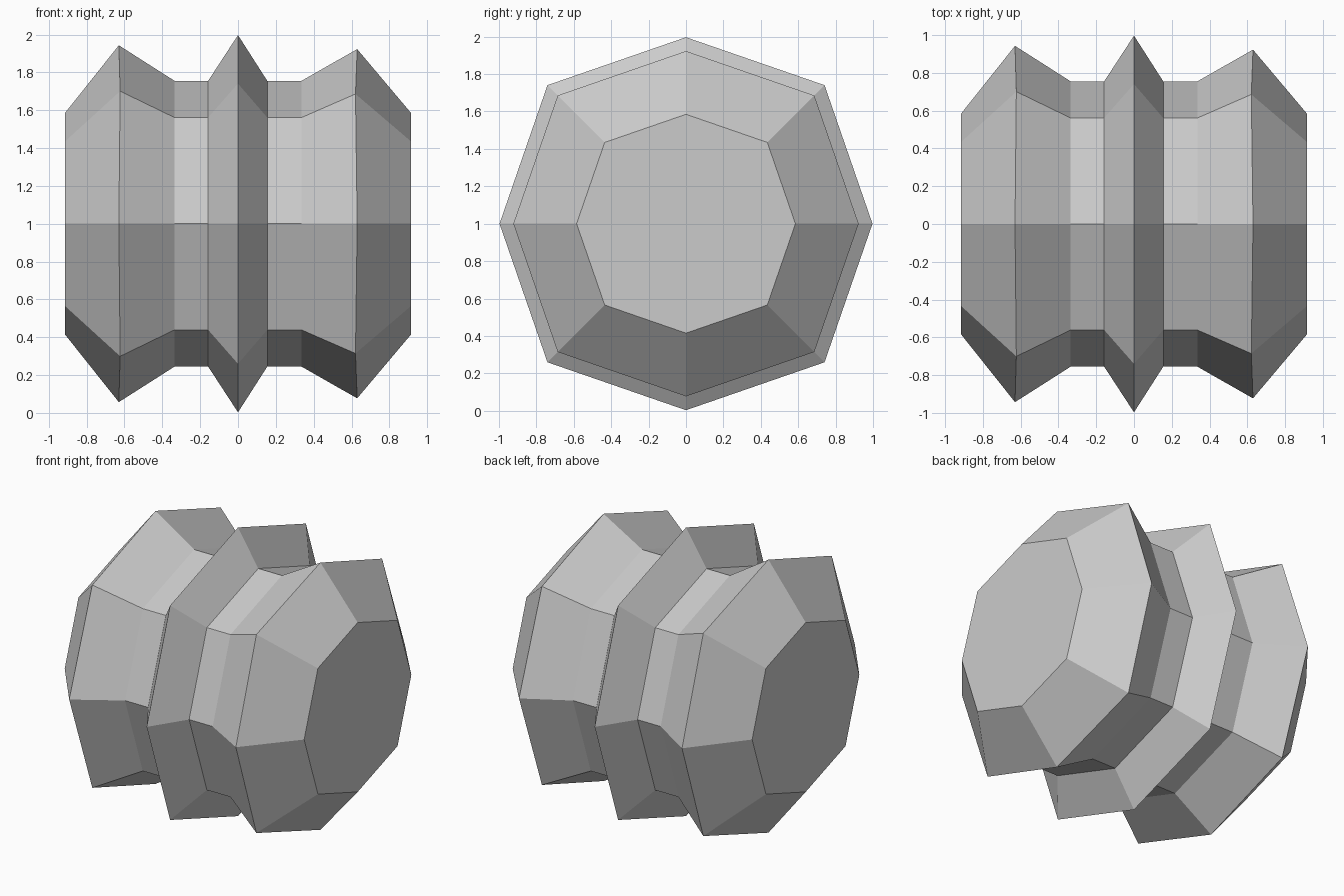
import bpy, bmesh
from math import sin, cos, pi, sqrt

cube = bpy.data.objects.get("Cube")
if cube:
    bpy.data.objects.remove(cube, do_unlink=True)

# Plain grey
grey = bpy.data.materials.new("plain grey")
grey.use_nodes = True
colour = (0.6, 0.6, 0.6, 1)
grey.diffuse_color = colour
grey.node_tree.nodes["Principled BSDF"].inputs["Base Color"].default_value = colour

# Profile along x: position, radius, inward shift of the diagonal corners
profile = [(-0.915, 0.585, 0), (-0.63, 0.943, 0.007), (-0.335, 0.755, 0),
           (-0.158, 0.755, 0), (0, 0.997, 0), (0.155, 0.755, 0),
           (0.335, 0.755, 0), (0.63, 0.923, -0.009), (0.915, 0.585, 0)]
SIDES = 8
DIAGONAL = 0.743 * sqrt(2)   # diagonal corners stand out a little further


def ring(bm, x, radius, shift):
    verts = []
    for i in range(SIDES):
        a = 2 * pi * i / SIDES
        diagonal = i % 2
        r = radius * (DIAGONAL if diagonal else 1)
        verts.append(bm.verts.new((x + shift * diagonal, r * cos(a), 1 + r * sin(a))))
    return verts


# Ribbed eight-sided spool
bm = bmesh.new()
rings = [ring(bm, *p) for p in profile]
for a, b in zip(rings, rings[1:]):
    for i in range(SIDES):
        j = (i + 1) % SIDES
        bm.faces.new((a[i], a[j], b[j], b[i]))

# End caps
bm.faces.new(rings[0])
bm.faces.new(rings[-1])
bmesh.ops.recalc_face_normals(bm, faces=bm.faces)

mesh = bpy.data.meshes.new("ribbed_spool")
bm.to_mesh(mesh)
bm.free()
mesh.materials.append(grey)
spool = bpy.data.objects.new("ribbed_spool", mesh)
bpy.context.collection.objects.link(spool)
